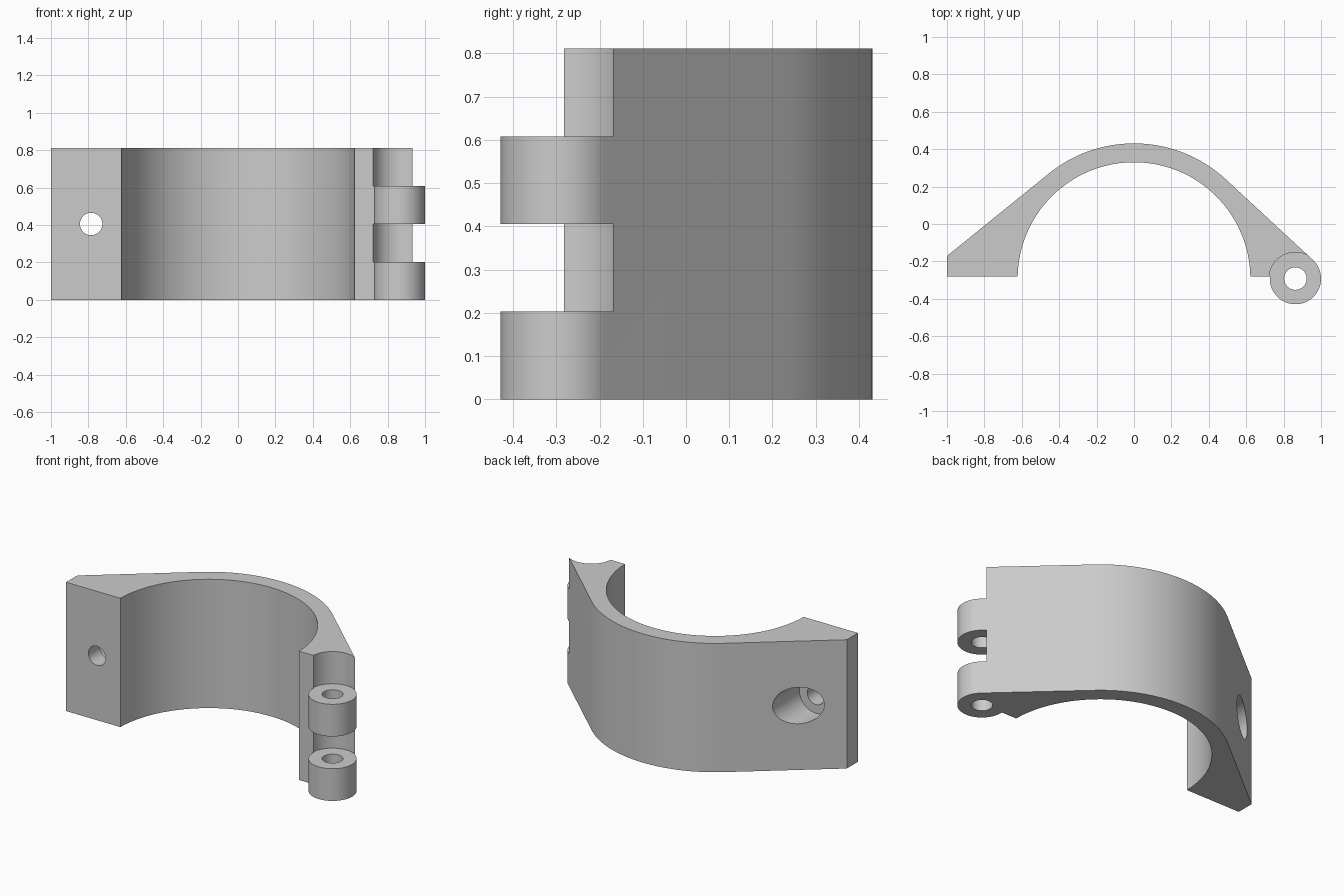
import bpy, bmesh
from math import sin, cos, acos, asin, atan2, hypot, pi, radians
from mathutils import Vector

cube = bpy.data.objects.get("Cube")
if cube:
    bpy.data.objects.remove(cube, do_unlink=True)

HEIGHT = 0.811
AXIS_Y = -0.292          # bore and hinge pin share this y
BORE_R, OUTER_R = 0.622, 0.723
PIN_X, KNUCKLE_R, PIN_R = 0.863, 0.137, 0.06
FACE_Y = -0.282          # flat mating face
TIP = (-1.0, -0.171)     # outer corner of the bolt flange
BOLT_X, BOLT_R, RECESS_R = -0.785, 0.06, 0.115

grey = bpy.data.materials.new("light grey")
grey.use_nodes = True
grey.diffuse_color = (0.6, 0.6, 0.6, 1)
grey.node_tree.nodes["Principled BSDF"].inputs["Base Color"].default_value = (0.6, 0.6, 0.6, 1)


def arc(cx, r, start, end, steps):
    """Points on a circle centred on the shared axis line."""
    angles = [start + (end - start) * i / steps for i in range(steps + 1)]
    return [(cx + r * cos(a), AXIS_Y + r * sin(a)) for a in angles]


def cut(target, x, y, z, radius, length, along_y=False):
    """Remove a cylinder from the target."""
    bpy.ops.mesh.primitive_cylinder_add(
        vertices=64, radius=radius, depth=length, location=(x, y, z),
        rotation=(pi / 2 if along_y else 0, 0, 0))
    cutter = bpy.context.object
    cutter.hide_render = True
    mod = target.modifiers.new("cut", 'BOOLEAN')
    mod.operation = 'DIFFERENCE'
    mod.solver = 'EXACT'
    mod.object = cutter
    bpy.context.view_layer.objects.active = target
    bpy.ops.object.modifier_apply(modifier=mod.name)
    bpy.data.objects.remove(cutter, do_unlink=True)


# Outline: bore, bolt flange, outer shell, hinge knuckle
rise = FACE_Y - AXIS_Y
bore_a = asin(rise / BORE_R)
tip_x, tip_y = TIP[0], TIP[1] - AXIS_Y
left_a = atan2(tip_y, tip_x) - acos(OUTER_R / hypot(tip_x, tip_y))
right_a = acos((OUTER_R - KNUCKLE_R) / PIN_X)
knuckle_end = pi - asin(rise / KNUCKLE_R) - 2 * pi

outline = arc(0, BORE_R, bore_a, pi - bore_a, 96)
outline += [(TIP[0], FACE_Y), TIP]
outline += arc(0, OUTER_R, left_a, right_a, 48)
outline += arc(PIN_X, KNUCKLE_R, right_a, knuckle_end, 48)

# Extruded clamp body
bm = bmesh.new()
base = bm.faces.new([bm.verts.new((x, y, 0)) for x, y in outline])
top = bmesh.ops.extrude_face_region(bm, geom=[base])["geom"]
bmesh.ops.translate(bm, vec=Vector((0, 0, HEIGHT)),
                    verts=[v for v in top if isinstance(v, bmesh.types.BMVert)])
bmesh.ops.recalc_face_normals(bm, faces=bm.faces)
mesh = bpy.data.meshes.new("clamp_half")
bm.to_mesh(mesh)
bm.free()
mesh.materials.append(grey)
clamp = bpy.data.objects.new("clamp_half", mesh)
bpy.context.collection.objects.link(clamp)

# Hinge gaps between the knuckles, the top one open above
quarter = HEIGHT / 4
cut(clamp, PIN_X, AXIS_Y, 1.5 * quarter, KNUCKLE_R + 0.004, quarter)
cut(clamp, PIN_X, AXIS_Y, 4 * quarter, KNUCKLE_R + 0.004, 2 * quarter)

# Hinge pin hole
cut(clamp, PIN_X, AXIS_Y, HEIGHT / 2, PIN_R, 2)

# Bolt hole and the wider recess for its head
cut(clamp, BOLT_X, -0.2, HEIGHT / 2, BOLT_R, 0.5, along_y=True)
cut(clamp, BOLT_X, TIP[1] + 0.25, HEIGHT / 2, RECESS_R, 0.5, along_y=True)

bpy.ops.object.select_all(action='DESELECT')
clamp.select_set(True)
bpy.context.view_layer.objects.active = clamp
bpy.ops.object.shade_smooth_by_angle(angle=radians(30))
